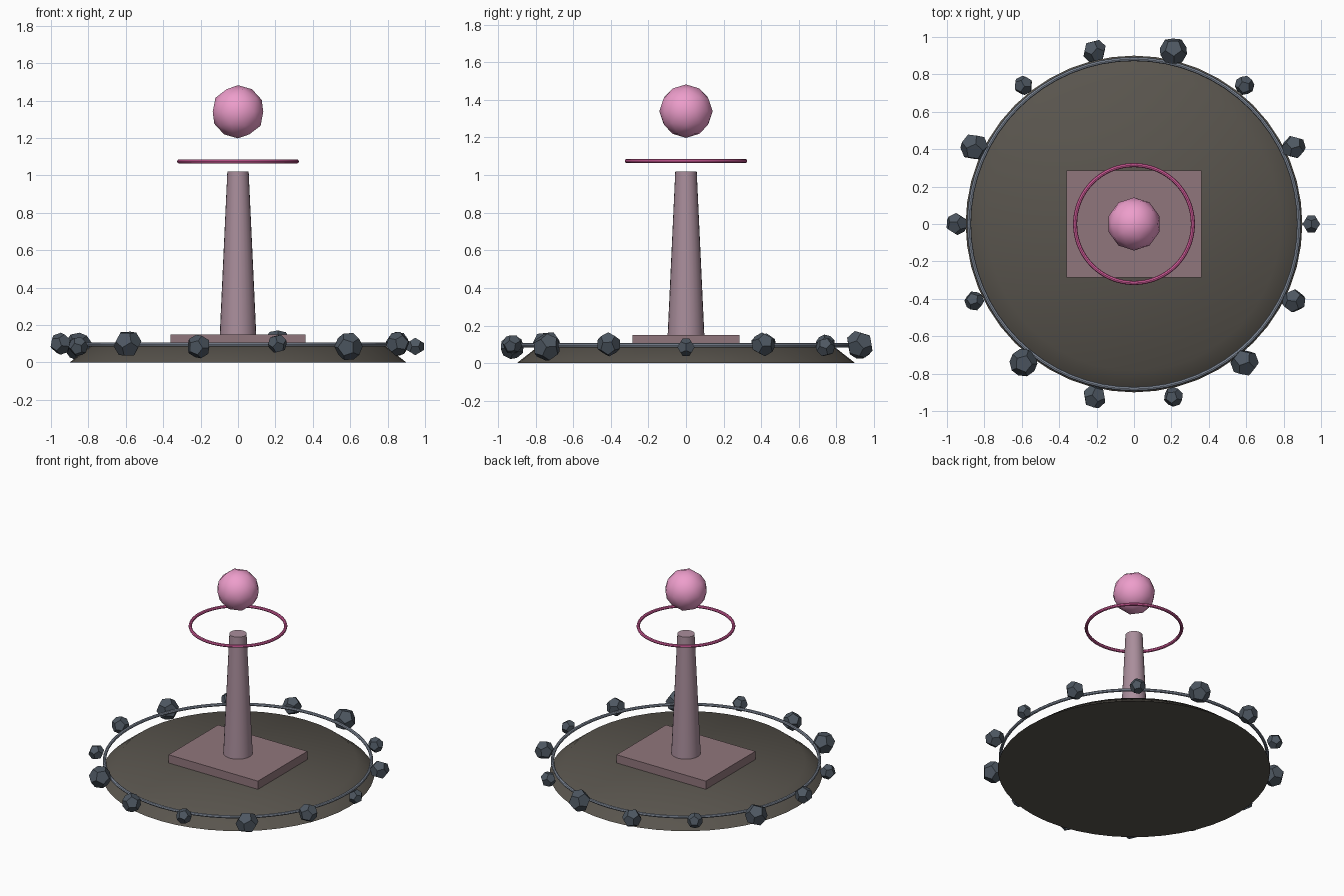
import bpy, bmesh, math
from mathutils import Euler

if "Cube" in bpy.data.objects:
    bpy.data.objects.remove(bpy.data.objects["Cube"])


def mat(name, r, g, b):
    m = bpy.data.materials.new(name)
    m.diffuse_color = (r, g, b, 1)
    m.use_nodes = True
    m.node_tree.nodes["Principled BSDF"].inputs["Base Color"].default_value = m.diffuse_color
    return m


STONE = mat("dark_stone", 0.075, 0.095, 0.12)
EARTH = mat("dark_earth", 0.10, 0.09, 0.075)
STEEL = mat("grey_rim", 0.25, 0.29, 0.36)
MAUVE = mat("mauve", 0.40, 0.27, 0.33)
DUSK = mat("dusky_plinth", 0.28, 0.18, 0.20)
ROSE = mat("rose", 0.72, 0.12, 0.36)
PINK = mat("pink", 0.85, 0.34, 0.60)


def finish(name, m, smooth=True):
    o = bpy.context.object
    o.name = name
    o.data.materials.append(m)
    if smooth:
        bpy.ops.object.shade_smooth_by_angle(angle=math.radians(40))
    return o


def frustum(name, r1, r2, z0, z1, sides, m):
    bpy.ops.mesh.primitive_cone_add(vertices=sides, radius1=r1, radius2=r2,
                                    depth=z1 - z0, location=(0, 0, (z0 + z1) / 2))
    return finish(name, m)


def ring(name, major, minor, z, m):
    bpy.ops.mesh.primitive_torus_add(major_radius=major, minor_radius=minor,
                                     major_segments=64, minor_segments=8,
                                     location=(0, 0, z))
    return finish(name, m).data.polygons.foreach_set("use_smooth", [True] * 512)


def dodecahedron(name, r, loc, rot, m):
    phi = (1 + 5 ** 0.5) / 2
    s = r / 3 ** 0.5
    bm = bmesh.new()
    for a in (-1, 1):
        for b in (-1, 1):
            for c in (-1, 1):
                bm.verts.new((a * s, b * s, c * s))
            p, q = a * s / phi, b * s * phi
            for v in ((0, p, q), (p, q, 0), (q, 0, p)):
                bm.verts.new(v)
    bmesh.ops.convex_hull(bm, input=bm.verts[:])
    bmesh.ops.dissolve_limit(bm, angle_limit=0.05, verts=bm.verts[:], edges=bm.edges[:])
    me = bpy.data.meshes.new(name)
    bm.to_mesh(me)
    bm.free()
    me.materials.append(m)
    o = bpy.data.objects.new(name, me)
    o.location, o.rotation_euler = loc, rot
    bpy.context.collection.objects.link(o)


# Sloped round base with its rim hoop
frustum("base_mound", 0.90, 0.785, 0.0, 0.09, 48, EARTH)
ring("rim_hoop", 0.882, 0.011, 0.095, STEEL)

# Rectangular plinth and tapered column
bpy.ops.mesh.primitive_cube_add(size=1, location=(0, 0, 0.12))
bpy.context.object.scale = (0.72, 0.57, 0.06)
finish("plinth", DUSK, smooth=False)
frustum("column", 0.098, 0.057, 0.14, 1.02, 24, MAUVE)

# Floating halo and orb
ring("halo", 0.315, 0.011, 1.075, ROSE)
bpy.ops.mesh.primitive_ico_sphere_add(subdivisions=2, radius=0.142, location=(0, 0, 1.34))
finish("orb", PINK)

# Fourteen rocks around the rim, sizes cycling and heights alternating
for i in range(14):
    a = i * math.tau / 14
    r = 0.05 if i == 0 else (0.076, 0.065, 0.053)[i % 3]
    if i == 7:
        r = 0.06
    dodecahedron(f"rim_rock_{i + 1}", r,
                 (0.948 * math.cos(a), 0.948 * math.sin(a), 0.085 + 0.015 * (i % 2)),
                 Euler((i * 0.7, i * 0.4, i * 0.9)), STONE)
